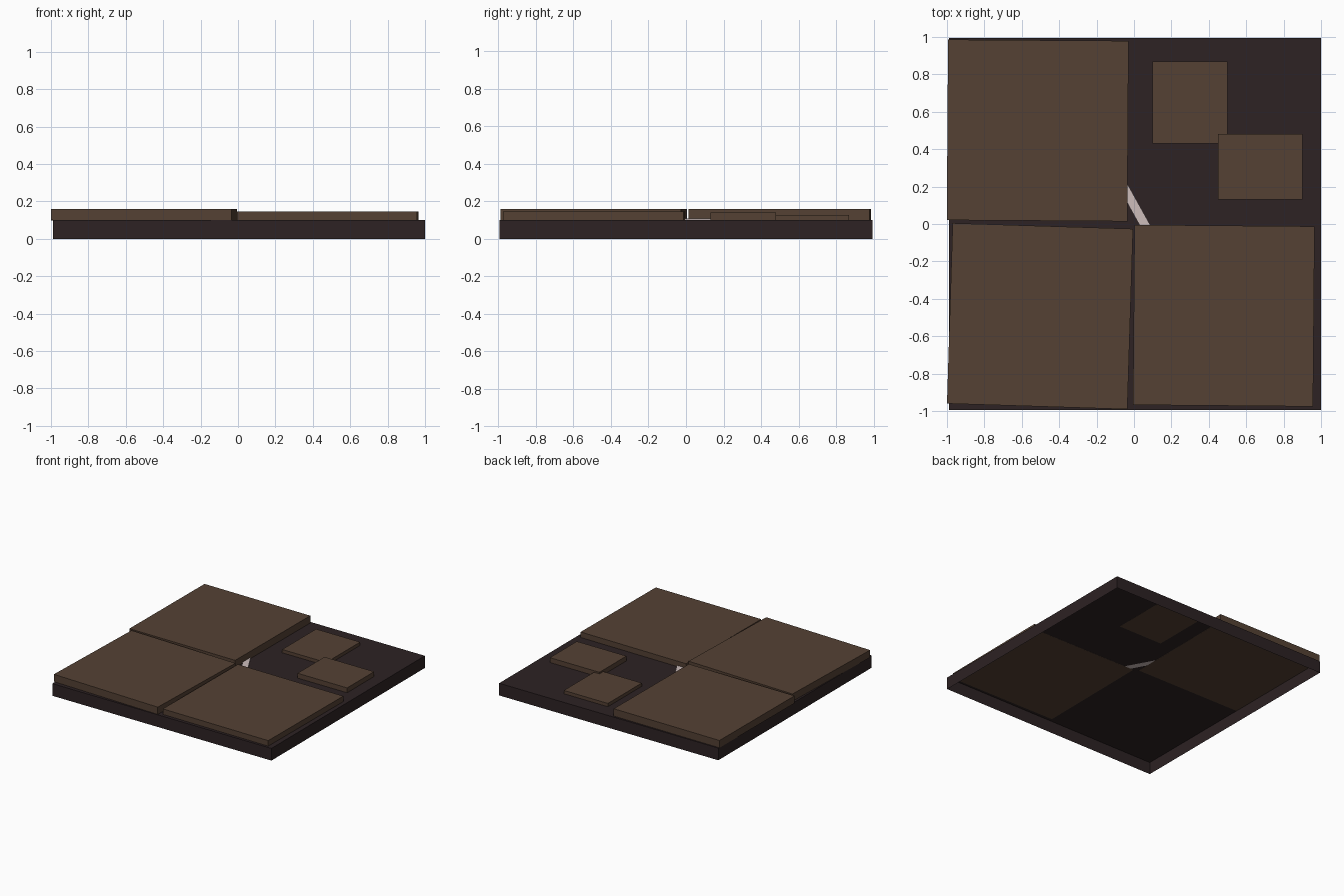
import bpy, bmesh, math

if "Cube" in bpy.data.objects:
    bpy.data.objects.remove(bpy.data.objects["Cube"])


def material(name, rgb):
    m = bpy.data.materials.new(name)
    m.diffuse_color = (*rgb, 1.0)
    m.use_nodes = True
    m.node_tree.nodes["Principled BSDF"].inputs["Base Color"].default_value = m.diffuse_color
    return m


soil = material("dark_soil", (0.026, 0.016, 0.017))
stone = material("brown_stone", (0.089, 0.053, 0.034))
pale = material("pale_bone", (0.61, 0.51, 0.50))


def slab(name, centre, size, z0, z1, angle, mat, open_bottom=False):
    """Flat box turned about z, optionally without its underside."""
    mesh = bpy.data.meshes.new(name)
    bm = bmesh.new()
    bmesh.ops.create_cube(bm, size=1.0)
    if open_bottom:
        bm.normal_update()
        down = [f for f in bm.faces if f.normal.z < -0.5]
        bmesh.ops.delete(bm, geom=down, context='FACES_ONLY')
    for v in bm.verts:
        v.co.x *= size[0]
        v.co.y *= size[1]
        v.co.z = z1 if v.co.z > 0 else z0
    bm.to_mesh(mesh)
    bm.free()
    mesh.materials.append(mat)
    ob = bpy.data.objects.new(name, mesh)
    ob.location = (centre[0], centre[1], 0)
    ob.rotation_euler.z = math.radians(angle)
    bpy.context.collection.objects.link(ob)
    return ob


# hollow base, open underneath
slab("base", (0.005, 0), (1.99, 1.99), 0, 0.1, 0, soil, open_bottom=True)

# three large, slightly crooked paving slabs
slab("paver_back_left", (-0.515, 0.50), (0.965, 0.965), 0.0994, 0.16, -0.4, stone)
slab("paver_front_left", (-0.5025, -0.493), (0.965, 0.965), 0.1002, 0.16, -1.8, stone)
slab("paver_front_right", (0.48, -0.49), (0.963, 0.963), 0.0994, 0.145, -0.5, stone)

# two small broken pieces in the empty corner
slab("fragment_back", (0.30, 0.65), (0.40, 0.44), 0.0994, 0.127, 0, stone)
slab("fragment_front", (0.675, 0.305), (0.45, 0.35), 0.1002, 0.14, 0, stone)

# pale strip lying under the slabs
slab("pale_strip", (-0.10, 0.28), (0.05, 0.90), 0.0997, 0.109, 29, pale)
